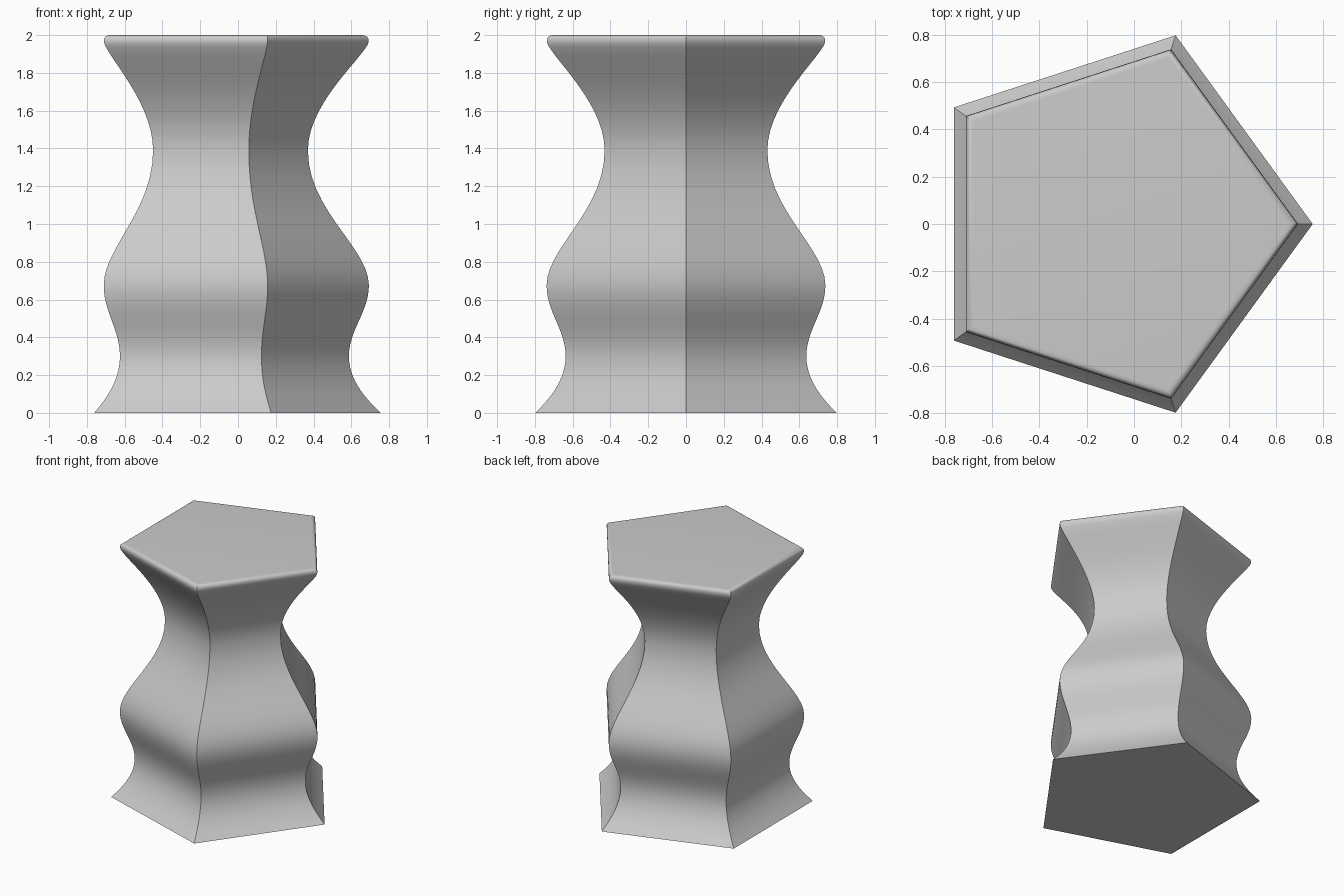
import bpy, bmesh, math
from mathutils import Vector
from mathutils.geometry import interpolate_bezier

cube = bpy.data.objects.get("Cube")
if cube:
    bpy.data.objects.remove(cube, do_unlink=True)

SIDES = 5
CENTRE_X = -0.083

# Side profile as Bezier pieces (corner radius, height), from floor to top rim
pieces = [
    [(0.838, 0), (0.765, 0.07), (0.67, 0.17), (0.67, 0.30)],
    [(0.67, 0.30), (0.67, 0.44), (0.776, 0.535), (0.776, 0.675)],
    [(0.776, 0.675), (0.776, 0.875), (0.453, 1.07), (0.453, 1.39)],
    [(0.453, 1.39), (0.453, 1.62), (0.70, 1.84), (0.764, 1.94)],
    [(0.764, 1.94), (0.785, 1.973), (0.775, 2.0), (0.735, 2.0)],
]
profile = [Vector(pieces[0][0])]
for piece in pieces:
    profile += interpolate_bezier(*[Vector((*p, 0)) for p in piece], 14)[1:]

# Pentagonal body lofted through the profile
bm = bmesh.new()
rings = []
for p in profile:
    ring = []
    for i in range(SIDES):
        a = math.tau * i / SIDES
        ring.append(bm.verts.new((CENTRE_X + p[0] * math.cos(a), p[0] * math.sin(a), p[1])))
    rings.append(ring)
for low, high in zip(rings, rings[1:]):
    for i in range(SIDES):
        j = (i + 1) % SIDES
        bm.faces.new((low[i], low[j], high[j], high[i]))
bm.faces.new(rings[0][::-1])
bm.faces.new(rings[-1])
bmesh.ops.recalc_face_normals(bm, faces=bm.faces)

mesh = bpy.data.meshes.new("pentagonal_stool")
bm.to_mesh(mesh)
bm.free()
stool = bpy.data.objects.new("pentagonal_stool", mesh)
bpy.context.collection.objects.link(stool)

# Plain grey finish
grey = bpy.data.materials.new("plain_grey")
grey.use_nodes = True
colour = (0.6, 0.6, 0.6, 1)
grey.diffuse_color = colour
grey.node_tree.nodes["Principled BSDF"].inputs["Base Color"].default_value = colour
mesh.materials.append(grey)

# Smooth along the profile, sharp at the corners
bpy.context.view_layer.objects.active = stool
stool.select_set(True)
bpy.ops.object.shade_smooth_by_angle(angle=math.radians(30))
